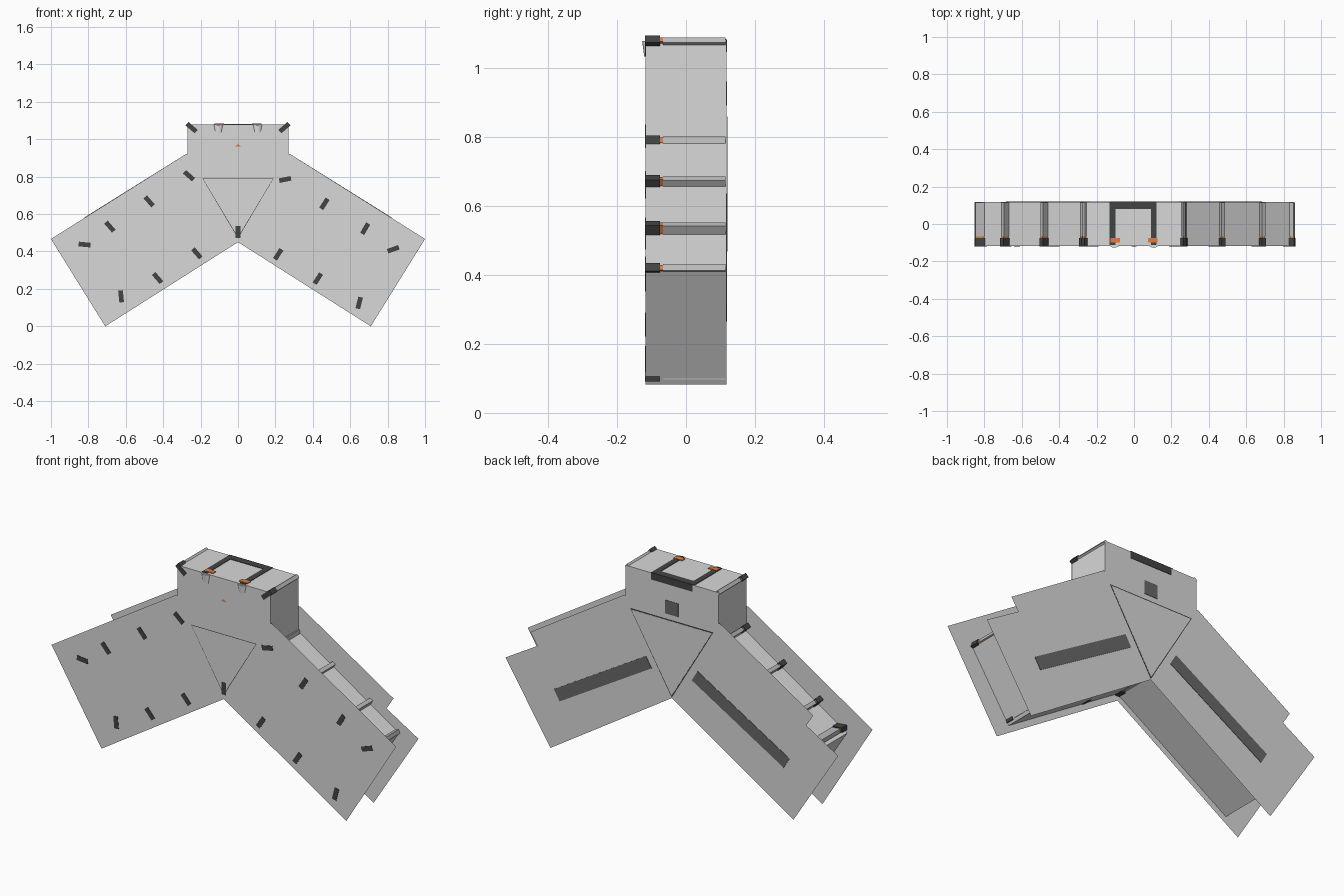
import bpy, bmesh, math
from mathutils import Vector

if "Cube" in bpy.data.objects:
    bpy.data.objects.remove(bpy.data.objects["Cube"])

F, B = -0.117, 0.117          # front and back panel planes


def mat(name, r, g, b):
    m = bpy.data.materials.new(name)
    m.diffuse_color = (r, g, b, 1)
    m.use_nodes = True
    m.node_tree.nodes["Principled BSDF"].inputs["Base Color"].default_value = m.diffuse_color
    return m


GREY = mat("panel grey", 0.68, 0.69, 0.68)
MID = mat("rod grey", 0.5, 0.51, 0.5)
DARK = mat("dark grey", 0.055, 0.058, 0.056)
SLOT = mat("slot grey", 0.14, 0.14, 0.14)
ORANGE = mat("orange", 0.75, 0.2, 0.05)
WHITE = mat("pale grey", 0.85, 0.85, 0.85)


def finish(name, bm, m):
    me = bpy.data.meshes.new(name)
    bm.to_mesh(me)
    bm.free()
    me.materials.append(m)
    ob = bpy.data.objects.new(name, me)
    bpy.context.collection.objects.link(ob)
    return ob


def plate(name, pts, y, m, thick=0.0):
    """Flat outline in the XZ plane; faces the front if y < 0, else the back."""
    bm = bmesh.new()
    f = bm.faces.new([bm.verts.new((x, y, z)) for x, z in pts])
    f.normal_update()
    if f.normal.y * y < 0:
        f.normal_flip()
    if thick:
        r = bmesh.ops.extrude_face_region(bm, geom=[f])
        vs = [v for v in r["geom"] if isinstance(v, bmesh.types.BMVert)]
        bmesh.ops.translate(bm, verts=vs, vec=(0, math.copysign(thick, y), 0))
        bmesh.ops.recalc_face_normals(bm, faces=bm.faces)
    return finish(name, bm, m)


def wall(name, a, b, m=GREY):
    """Sheet between the two panels; outside is to the left of a -> b."""
    bm = bmesh.new()
    f = bm.faces.new([bm.verts.new(p) for p in (
        (a[0], F, a[1]), (b[0], F, b[1]), (b[0], B, b[1]), (a[0], B, a[1]))])
    f.normal_update()
    if f.normal.dot(Vector((a[1] - b[1], 0, b[0] - a[0]))) < 0:
        f.normal_flip()
    return finish(name, bm, m)


def box(name, c, d, size, y0, y1, m):
    """Box centred at c (x, z), long side along direction d, from y0 to y1."""
    d = Vector(d).normalized() * size[0] / 2
    n = Vector((-d.y, d.x)).normalized() * size[1] / 2
    c = Vector(c)
    bm = bmesh.new()
    f = bm.faces.new([bm.verts.new((p.x, y0, p.y))
                      for p in (c - d - n, c + d - n, c + d + n, c - d + n)])
    r = bmesh.ops.extrude_face_region(bm, geom=[f])
    vs = [v for v in r["geom"] if isinstance(v, bmesh.types.BMVert)]
    bmesh.ops.translate(bm, verts=vs, vec=(0, y1 - y0, 0))
    bmesh.ops.recalc_face_normals(bm, faces=bm.faces)
    return finish(name, bm, m)


def rod(name, c, d):
    """Corner rod: grey bar, dark clip through the front panel, orange marker."""
    box(name + "_bar", c, d, (0.056, 0.02), -0.066, 0.114, MID)
    box(name + "_clip", c, d, (0.064, 0.025), -0.119, -0.075, DARK)
    box(name + "_marker", c, d, (0.058, 0.015), -0.075, -0.066, ORANGE)


def mirrored(half):
    return half + [(-x, z) for x, z in reversed(half) if x > 0]


# Front and back panels (the back one has a stepped upper edge)
plate("front_panel", mirrored([(0, 0.45), (0.71, 0), (1, 0.467), (0.28, 0.92),
                               (0.27, 0.92), (0.27, 1.08)]), F, GREY)
plate("back_panel", mirrored([(0, 0.455), (0.705, 0.005), (0.965, 0.41), (0.78, 0.52),
                              (0.82, 0.583), (0.28, 0.92), (0.27, 0.92), (0.27, 1.08)]),
      B, GREY)

# Triangular joints in the middle, with a dark seam around them
plate("back_joint_shadow", [(-0.242, 0.864), (0.242, 0.864), (0, 0.457)], B + 0.001, DARK)
plate("back_joint", [(-0.234, 0.858), (0.234, 0.858), (0, 0.468)], B + 0.0015, GREY, 0.001)
plate("front_joint_shadow", [(-0.19, 0.79), (0.19, 0.79), (0, 0.47)], F - 0.0008, DARK)
plate("front_joint", [(-0.186, 0.787), (0.186, 0.787), (0, 0.477)], F - 0.0014, GREY)

# Clip positions and directions differ slightly between the two arms
UPPER = {1: [(0.252, 0.785, 1, 0.2), (0.462, 0.655, 0.55, 0.85),
             (0.68, 0.522, 0.5, 0.85), (0.83, 0.412, 1, 0.35)],
         -1: [(0.262, 0.805, 0.75, 0.65), (0.475, 0.668, 0.65, 0.75),
              (0.685, 0.533, 0.65, 0.75), (0.82, 0.437, 1, 0.1)]}
LOWER = {1: [(0.215, 0.385, 0.55, 0.85), (0.427, 0.255, 0.55, 0.85), (0.648, 0.125, 0.25, 1)],
         -1: [(0.22, 0.39, 0.65, 0.75), (0.43, 0.258, 0.65, 0.75), (0.625, 0.16, 0.1, 1)]}

# Arms: walls, rods and back slots
for s, side in ((1, "right"), (-1, "left")):
    def w(name, a, b):
        a, b = (s * a[0], a[1]), (s * b[0], b[1])
        wall(side + name, *((a, b) if s > 0 else (b, a)))

    w("_arm_top_wall", (0.265, 0.79), (0.853, 0.41))
    w("_arm_end_wall", (0.853, 0.41), (0.64, 0.082))
    w("_arm_bottom_wall", (0.64, 0.082), (0, 0.485))
    w("_neck_wall", (0.268, 1.075), (0.268, 0.79))
    for label, spots in (("upper", UPPER[s]), ("lower", LOWER[s])):
        for i, (x, z, dx, dz) in enumerate(spots):
            rod(f"{side}_{label}_rod_{i}", (s * x, z), (s * dx, dz))
    rod(side + "_neck_rod", (s * 0.248, 1.062), (s * 1, 0.85))
    box(side + "_back_slot", (s * 0.40, 0.45), (s * 0.54, -0.32), (0.62, 0.065),
        B - 0.001, B + 0.002, SLOT)

    # Pale cone and orange marker at the neck opening
    bm = bmesh.new()
    bmesh.ops.create_cone(bm, cap_ends=True, segments=24, radius1=0.028,
                          radius2=0.034, depth=0.045)
    for v in bm.verts:
        v.co += Vector((s * 0.105, -0.093, 1.055))
    finish(side + "_neck_cone", bm, WHITE)
    box(side + "_neck_marker", (s * 0.10, 1.082), (1, 0), (0.05, 0.004),
        -0.1, -0.075, ORANGE)
    box(side + "_neck_frame_strip", (s * 0.11 - 0.005, 1.081), (1, 0), (0.03, 0.003),
        -0.113, 0.08, DARK)

rod("middle_rod", (0, 0.505), (0, 1))

# Neck top, dark frame and back details
wall("neck_top_wall", (-0.268, 1.08), (0.268, 1.08))
box("neck_frame_back", (-0.005, 1.081), (1, 0), (0.25, 0.003), 0.08, 0.118, DARK)
box("neck_back_strip", (0, 1.063), (1, 0), (0.24, 0.035), B - 0.001, B + 0.002, DARK)
box("neck_back_square", (0, 0.925), (1, 0), (0.075, 0.07), B - 0.001, B + 0.002, SLOT)
plate("front_marker", [(-0.017, 0.961), (0.017, 0.961), (0, 0.974)], F - 0.002, ORANGE)
